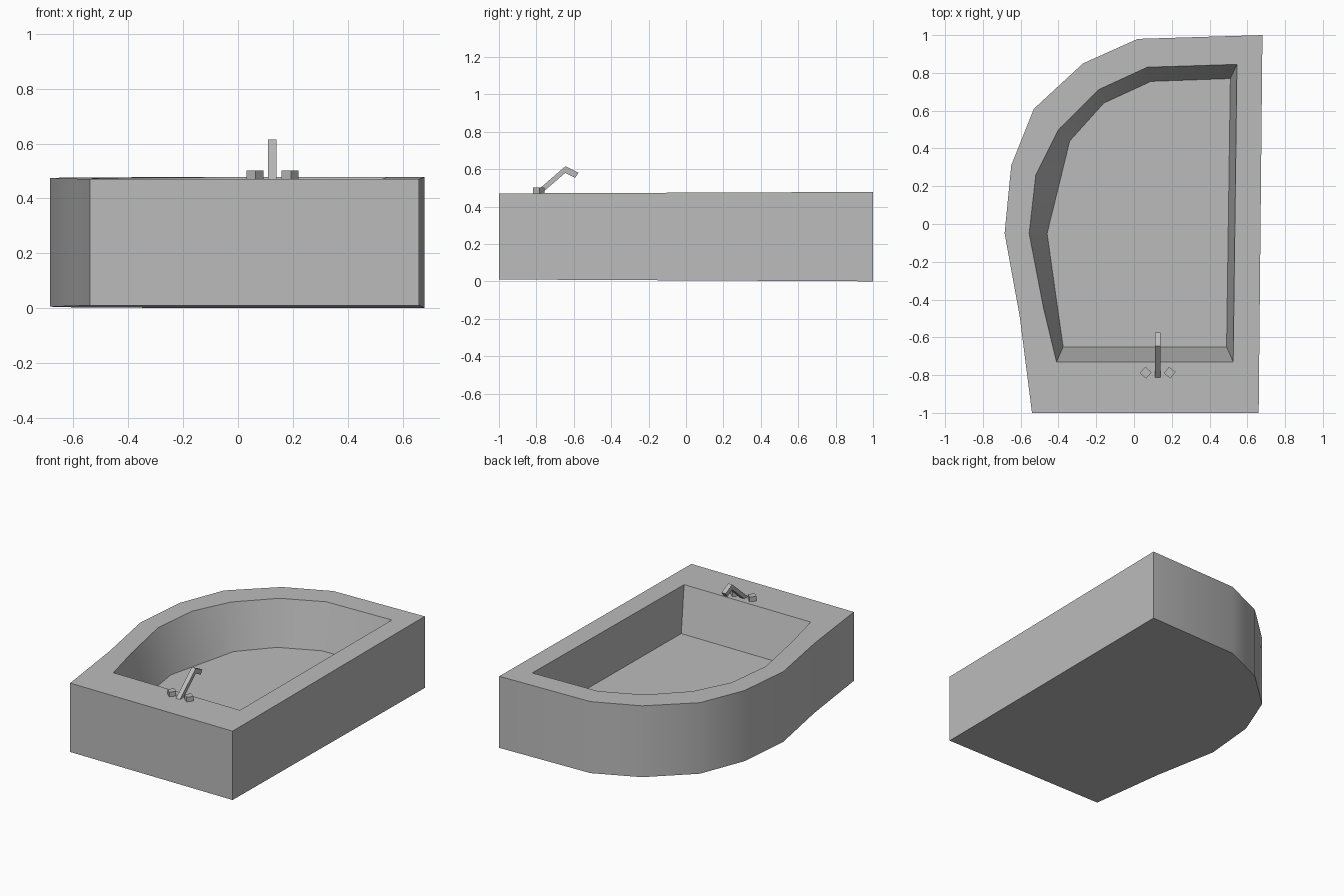
import bpy, bmesh, math
from mathutils import Matrix

cube = bpy.data.objects.get("Cube")
if cube:
    bpy.data.objects.remove(cube, do_unlink=True)

grey = bpy.data.materials.new("grey")
grey.use_nodes = True
colour = (0.5, 0.5, 0.5, 1)
grey.diffuse_color = colour
grey.node_tree.nodes["Principled BSDF"].inputs["Base Color"].default_value = colour


def finish(bm, name, smooth=False):
    bmesh.ops.recalc_face_normals(bm, faces=bm.faces[:])
    mesh = bpy.data.meshes.new(name)
    bm.to_mesh(mesh)
    bm.free()
    mesh.materials.append(grey)
    obj = bpy.data.objects.new(name, mesh)
    bpy.context.collection.objects.link(obj)
    if smooth:
        bpy.ops.object.select_all(action='DESELECT')
        obj.select_set(True)
        bpy.context.view_layer.objects.active = obj
        bpy.ops.object.shade_smooth_by_angle(angle=math.radians(30))
    return obj


def loft(bm, rings):
    """Join matching rings with quads and cap both ends."""
    loops = [[bm.verts.new(p) for p in ring] for ring in rings]
    for a, b in zip(loops, loops[1:]):
        for i in range(len(a)):
            j = (i + 1) % len(a)
            bm.faces.new((a[i], a[j], b[j], b[i]))
    bm.faces.new(loops[0])
    bm.faces.new(loops[-1])


# Tub outlines: three straight sides and one bowed side
outer = [(-.54, -1), (.66, -1), (.68, 1), (.02, .98), (-.27, .85),
         (-.53, .61), (-.65, .31), (-.685, -.05), (-.605, -.49)]
basin_rim = [(-.41, -.73), (.525, -.73), (.545, .845), (.07, .83), (-.19, .71),
             (-.4, .5), (-.52, .26), (-.555, -.05), (-.48, -.44)]
basin_floor = [(-.375, -.65), (.49, -.65), (.51, .77), (.09, .755), (-.16, .64),
               (-.34, .44), (-.384, .26), (-.46, -.05), (-.415, -.37)]


def ring(outline, z, slope):
    return [(x, y, z + slope * y) for x, y in outline]


# Tub body: base, outer wall, rim, basin wall and floor
bm = bmesh.new()
loft(bm, [ring(outer, .005, -.005), ring(outer, .474, .004),
          ring(basin_rim, .474, .004), ring(basin_floor, .184, 0)])
finish(bm, "tub", smooth=True)

# Bent spout, a flat profile given width
spout = [(-.815, .468), (-.645, .615), (-.575, .58),
         (-.593, .553), (-.645, .58), (-.775, .468)]
bm = bmesh.new()
loft(bm, [[(x, y, z) for y, z in spout] for x in (.11, .14)])
finish(bm, "spout")

# Tap handles, small turned cubes
for name, x, turn in (("right_tap_handle", .062, -41), ("left_tap_handle", .189, -38)):
    bm = bmesh.new()
    place = Matrix.Translation((x, -.787, .48)) @ Matrix.Rotation(math.radians(turn), 4, 'Z')
    bmesh.ops.create_cube(bm, size=.044, matrix=place)
    finish(bm, name)
